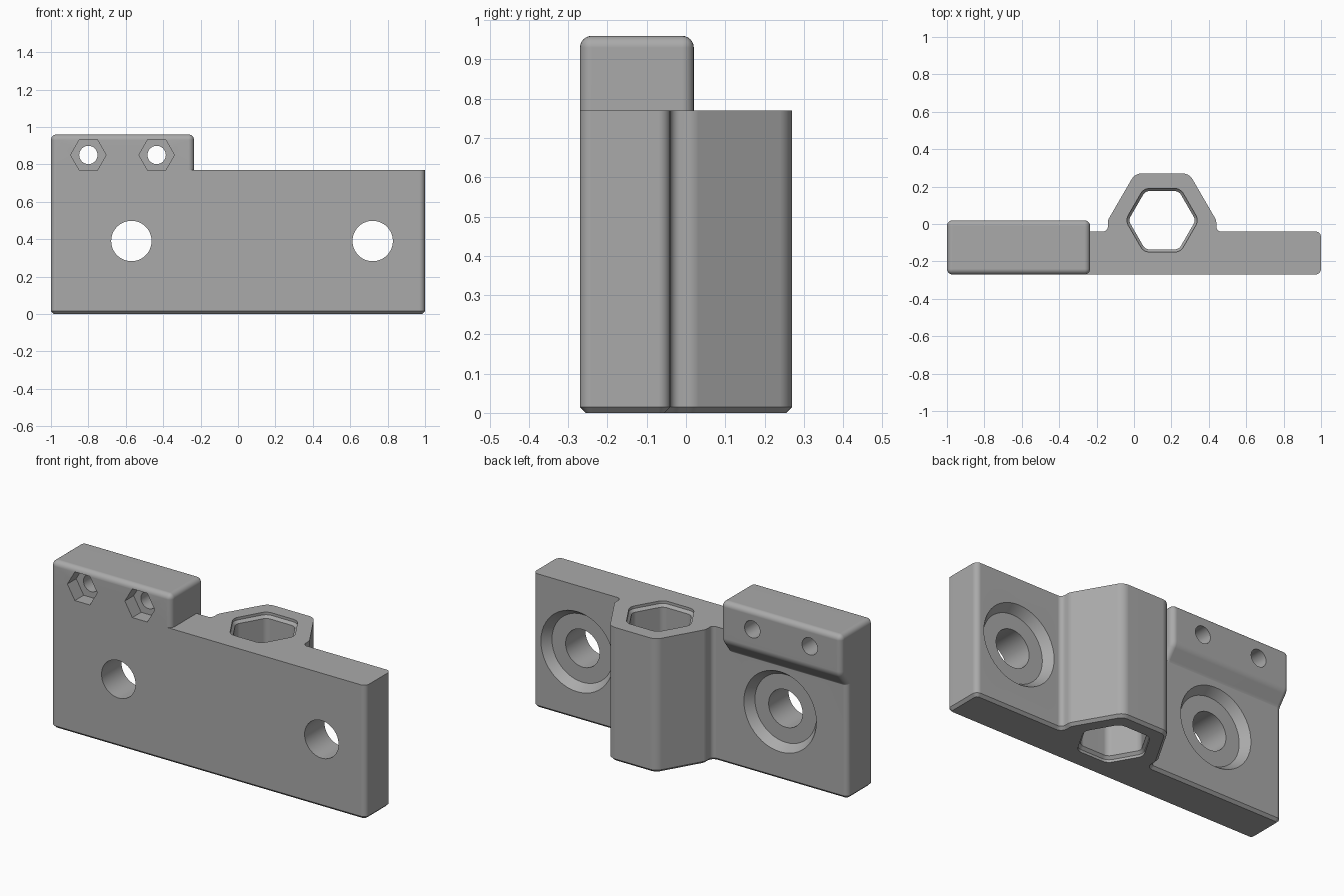
import bpy, bmesh, math
from mathutils import Vector

cube = bpy.data.objects.get("Cube")
if cube:
    bpy.data.objects.remove(cube, do_unlink=True)

grey = bpy.data.materials.new("light grey")
grey.use_nodes = True
grey.diffuse_color = (0.4, 0.4, 0.4, 1)
grey.node_tree.nodes["Principled BSDF"].inputs["Base Color"].default_value = (0.4, 0.4, 0.4, 1)


def fillet(corners, steps=6):
    """Round each (u, v, radius) corner of a closed outline."""
    out = []
    n = len(corners)
    for i, (u, v, r) in enumerate(corners):
        p = Vector((u, v))
        if r == 0:
            out.append(p)
            continue
        a = (Vector(corners[i - 1][:2]) - p).normalized()
        b = (Vector(corners[(i + 1) % n][:2]) - p).normalized()
        half = a.angle(b) / 2
        centre = p + (a + b).normalized() * r / math.sin(half)
        start = p + a * r / math.tan(half) - centre
        end = p + b * r / math.tan(half) - centre
        sweep = math.pi - 2 * half
        for k in range(steps + 1):
            t = k / steps
            s = (math.sin((1 - t) * sweep) * start + math.sin(t * sweep) * end) / math.sin(sweep)
            out.append(centre + s)
    return out


def inset(points, d):
    """Offset a counter-clockwise outline inwards."""
    out = []
    for i, p in enumerate(points):
        a = (p - points[i - 1]).normalized()
        b = (points[(i + 1) % len(points)] - p).normalized()
        na, nb = Vector((-a.y, a.x)), Vector((-b.y, b.x))
        out.append(p + (na + nb) * d / (1 + na.dot(nb)))
    return out


def polygon(u, v, radius, sides, rounding=0):
    step = math.tau / sides
    return fillet([(u + radius * math.cos(i * step), v + radius * math.sin(i * step), rounding)
                   for i in range(sides)])


def loft(name, axis, layers):
    """Closed solid through (outline, position) layers along an axis."""
    place = {"X": lambda u, v, w: (w, u, v),
             "Y": lambda u, v, w: (u, w, v),
             "Z": lambda u, v, w: (u, v, w)}[axis]
    bm = bmesh.new()
    rings = [[bm.verts.new(place(p.x, p.y, w)) for p in pts] for pts, w in layers]
    for lower, upper in zip(rings, rings[1:]):
        for i in range(len(lower)):
            bm.faces.new((lower[i - 1], lower[i], upper[i], upper[i - 1]))
    bm.faces.new(rings[0])
    bm.faces.new(rings[-1])
    bmesh.ops.recalc_face_normals(bm, faces=bm.faces)
    mesh = bpy.data.meshes.new(name)
    bm.to_mesh(mesh)
    bm.free()
    mesh.materials.append(grey)
    obj = bpy.data.objects.new(name, mesh)
    bpy.context.collection.objects.link(obj)
    return obj


def activate(obj):
    bpy.ops.object.select_all(action="DESELECT")
    obj.select_set(True)
    bpy.context.view_layer.objects.active = obj


def combine(target, other, operation):
    activate(target)
    mod = target.modifiers.new(operation, "BOOLEAN")
    mod.operation = operation
    mod.solver = "EXACT"
    mod.object = other
    bpy.ops.object.modifier_apply(modifier=mod.name)
    bpy.data.objects.remove(other, do_unlink=True)


FRONT, BACK, TOP = -0.27, -0.04, 0.77
BOSS_X, BOSS_Y = 0.15, 0.02

# Plate with the half-hexagon boss on its back, chamfered underneath
boss = [(0.29, BACK, 0.025), (0.29, BOSS_Y, 0.05), (0.145, 0.27, 0.06)]
outline = [(-1, FRONT, 0.03), (1, FRONT, 0.03), (1, BACK, 0.03)]
outline += [(BOSS_X + x, y, r) for x, y, r in boss]
outline += [(BOSS_X - x, y, r) for x, y, r in reversed(boss)]
outline += [(-1, BACK, 0.03)]
outline = fillet(outline)
bracket = loft("bracket", "Z", [(inset(outline, 0.015), 0), (outline, 0.015), (outline, TOP)])

# Raised clamp block, blended into the back of the plate
profile = fillet([(FRONT, 0.58, 0), (-0.046, 0.58, 0), (-0.044, 0.65, 0.06),
                  (0.02, 0.73, 0.06), (0.02, 0.96, 0), (FRONT, 0.96, 0)])
block = loft("clamp_block", "X", [(profile, -1), (profile, -0.235)])
activate(block)
bevel = block.modifiers.new("rounding", "BEVEL")
bevel.width = 0.03
bevel.segments = 6
bevel.limit_method = "ANGLE"
bevel.angle_limit = math.radians(60)
bevel.use_clamp_overlap = False
bpy.ops.object.modifier_apply(modifier=bevel.name)
combine(bracket, block, "UNION")

# Hexagonal socket through the boss, chamfered at both ends
socket = polygon(BOSS_X, BOSS_Y, 0.18, 6, 0.04)
mouth = inset(socket, -0.014)
cutter = loft("socket_cutter", "Z", [(mouth, -0.05), (mouth, 0.015), (socket, 0.03),
                                     (socket, TOP - 0.03), (mouth, TOP - 0.015), (mouth, TOP + 0.05)])
combine(bracket, cutter, "DIFFERENCE")

# Mounting holes with tapered recesses on the back
for x in (-0.57, 0.72):
    hole = polygon(x, 0.39, 0.108, 48)
    combine(bracket, loft("hole_cutter", "Y", [(hole, -0.4), (hole, 0)]), "DIFFERENCE")
    recess = [(polygon(x, 0.39, 0.195, 48), BACK - 0.05),
              (polygon(x, 0.39, 0.23, 48), BACK),
              (polygon(x, 0.39, 0.23, 48), BACK + 0.01)]
    combine(bracket, loft("recess_cutter", "Y", recess), "DIFFERENCE")

# Screw holes with hexagonal nut pockets on the front
for x in (-0.8, -0.435):
    screw = polygon(x, 0.85, 0.049, 32)
    combine(bracket, loft("screw_cutter", "Y", [(screw, -0.4), (screw, 0.1)]), "DIFFERENCE")
    nut = polygon(x, 0.85, 0.095, 6)
    combine(bracket, loft("nut_cutter", "Y", [(nut, -0.4), (nut, FRONT + 0.08)]), "DIFFERENCE")

# Smooth the rounded faces, keep the edges sharp
activate(bracket)
bpy.ops.object.shade_smooth_by_angle(angle=math.radians(30))
weighted = bracket.modifiers.new("flat_faces", "WEIGHTED_NORMAL")
weighted.keep_sharp = True
